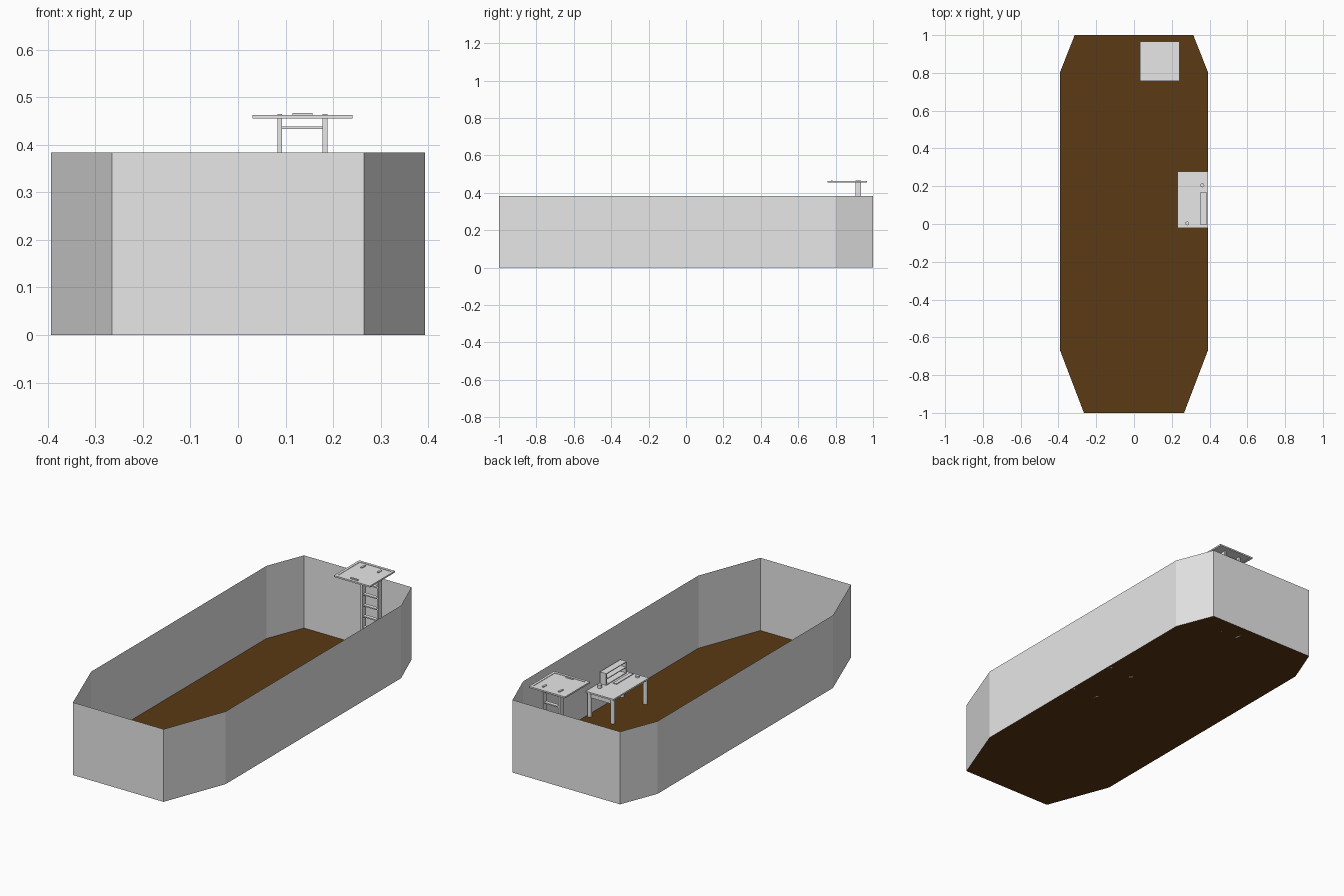
import bpy
import bmesh

default = bpy.data.objects.get("Cube")
if default:
    bpy.data.objects.remove(default, do_unlink=True)


def material(name, colour):
    m = bpy.data.materials.new(name)
    m.use_nodes = True
    m.diffuse_color = (*colour, 1)
    bsdf = next(n for n in m.node_tree.nodes if n.type == 'BSDF_PRINCIPLED')
    bsdf.inputs["Base Color"].default_value = (*colour, 1)
    return m


GREY = material("pale grey", (0.8, 0.8, 0.8))
BROWN = material("dark brown", (0.105, 0.041, 0.007))


def finish(name, bm, mat):
    mesh = bpy.data.meshes.new(name)
    bm.to_mesh(mesh)
    bm.free()
    mesh.materials.append(mat)
    ob = bpy.data.objects.new(name, mesh)
    bpy.context.collection.objects.link(ob)
    return ob


def box(name, xs, ys, zs, mat=GREY):
    """Box given as its extents along each axis."""
    bm = bmesh.new()
    bmesh.ops.create_cube(bm, size=1)
    for v in bm.verts:
        for i, (lo, hi) in enumerate((xs, ys, zs)):
            v.co[i] = hi if v.co[i] > 0 else lo
    return finish(name, bm, mat)


def rod(name, x, y, z0, z1, radius, sides=12):
    bm = bmesh.new()
    bmesh.ops.create_cone(bm, cap_ends=True, segments=sides, radius1=radius,
                          radius2=radius, depth=z1 - z0)
    bmesh.ops.translate(bm, verts=bm.verts, vec=(x, y, (z0 + z1) / 2))
    return finish(name, bm, GREY)


# Room outline: eight-sided, mirrored across x
half = [(0.265, -1), (0.393, -0.665), (0.393, 0.8), (0.314, 1)]
outline = half + [(-x, y) for x, y in reversed(half)]
WALL_TOP = 0.384

# Floor sheet
bm = bmesh.new()
bm.faces.new([bm.verts.new((x, y, 0)) for x, y in outline])
finish("floor", bm, BROWN)

# Walls: single sheets round the outline, open above
bm = bmesh.new()
low = [bm.verts.new((x, y, 0)) for x, y in outline]
high = [bm.verts.new((x, y, WALL_TOP)) for x, y in outline]
for i in range(len(outline)):
    j = (i + 1) % len(outline)
    bm.faces.new((low[i], low[j], high[j], high[i]))
finish("walls", bm, GREY)

# Ladder: two stiles running through the hatch, with evenly spaced rungs
for side, x in (("right", 0.088), ("left", 0.183)):
    box(f"ladder_stile_{side}", (x - 0.005, x + 0.005), (0.905, 0.935), (0, 0.465))
for i in range(8):
    z = 0.436 - i * 0.058
    box(f"ladder_rung_{i + 1}", (0.09, 0.18), (0.91, 0.93), (z - 0.003, z + 0.003))

# Hatch: rim of four strips around a slightly sunken panel, with a handle
X0, X1, Y0, Y1, RIM = 0.031, 0.241, 0.757, 0.967, 0.014
HATCH = (0.455, 0.463)
box("hatch_rim_front", (X0, X1), (Y0, Y0 + RIM), HATCH)
box("hatch_rim_back", (X0, X1), (Y1 - RIM, Y1), HATCH)
box("hatch_rim_right", (X0, X0 + RIM), (Y0 + RIM, Y1 - RIM), HATCH)
box("hatch_rim_left", (X1 - RIM, X1), (Y0 + RIM, Y1 - RIM), HATCH)
box("hatch_panel", (X0 + RIM, X1 - RIM), (Y0 + RIM, Y1 - RIM), (0.456, 0.461))
box("hatch_handle", (0.115, 0.157), (0.775, 0.783), (0.46, 0.467))

# Desk: top, round legs and an apron
DESK = 0.133
box("desk_top", (0.231, 0.392), (-0.02, 0.277), (DESK - 0.008, DESK))
for x in (0.243, 0.378):
    for y in (-0.007, 0.264):
        rod("desk_leg", x, y, 0, DESK - 0.008, 0.011)
for y in (-0.007, 0.264):
    box("desk_apron_end", (0.243, 0.378), (y - 0.003, y + 0.003), (0.1, DESK - 0.008))
box("desk_apron_back", (0.375, 0.381), (-0.007, 0.264), (0.1, DESK - 0.008))

# Open shelf standing on the desk against the wall
SX, SY = (0.349, 0.386), (0, 0.165)
SHELF_TOP = DESK + 0.062
for z in (DESK, DESK + 0.03, SHELF_TOP - 0.004):
    box("shelf_board", SX, SY, (z, z + 0.004))
for y in SY:
    box("shelf_end", SX, (y - 0.003, y + 0.003), (DESK, SHELF_TOP))
box("shelf_back", (0.383, 0.386), SY, (DESK, SHELF_TOP))

# Small things on the desk
rod("desk_pot", 0.361, 0.205, DESK, DESK + 0.018, 0.011)
rod("desk_cup", 0.281, 0.003, DESK, DESK + 0.008, 0.01)
box("desk_ruler", (0.315, 0.335), (-0.01, 0.13), (DESK, DESK + 0.004))
